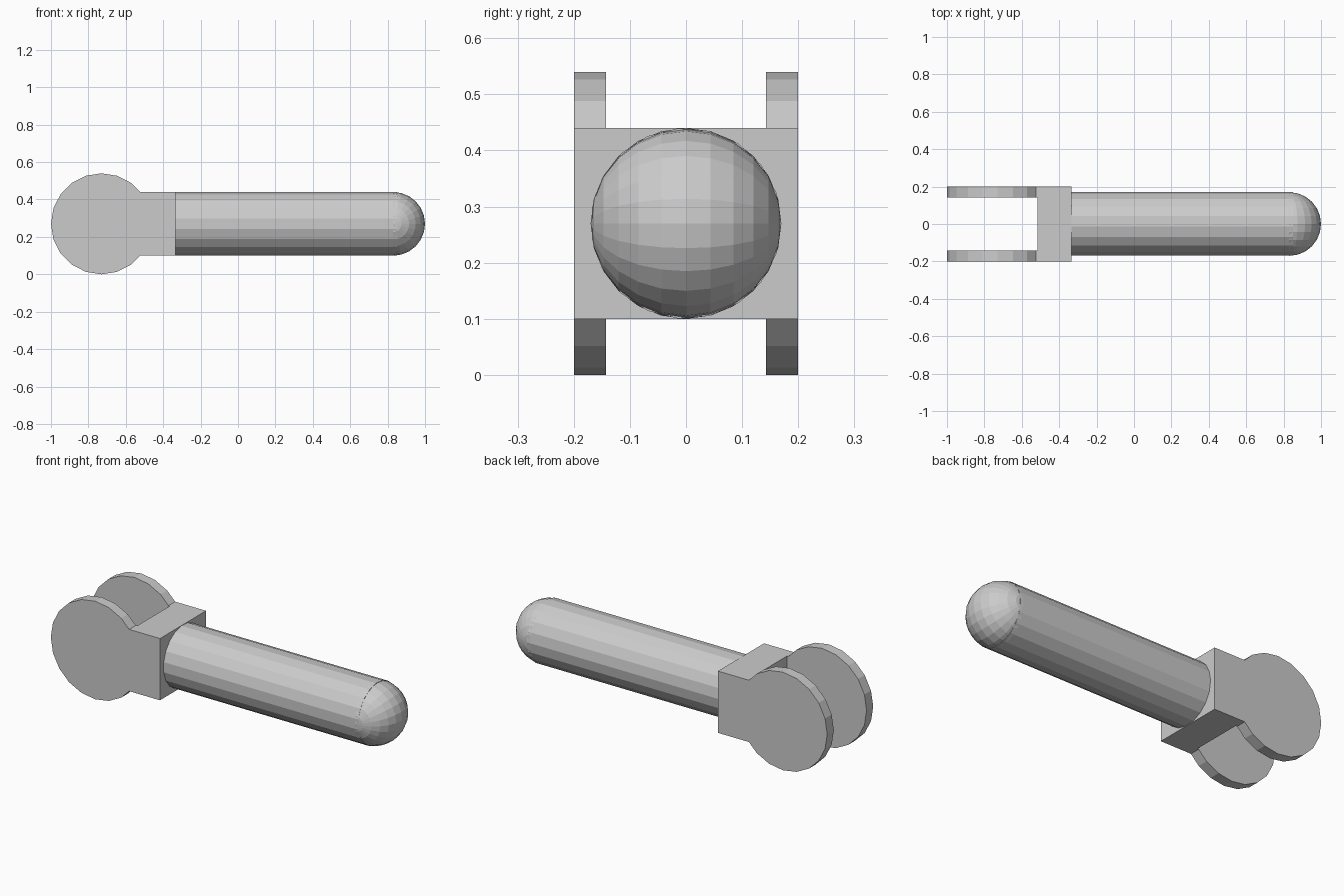
import bpy, bmesh
from math import sin, cos, pi, radians
from mathutils import Matrix

if "Cube" in bpy.data.objects:
    bpy.data.objects.remove(bpy.data.objects["Cube"])

AXIS_Z = 0.27      # height of the shared centre line
ROD_R = 0.17
EYE_X, EYE_R = -0.73, 0.27
BLOCK_FRONT, BLOCK_BACK = -0.335, -0.515


def add_object(name, bm):
    bmesh.ops.recalc_face_normals(bm, faces=bm.faces[:])
    mesh = bpy.data.meshes.new(name)
    bm.to_mesh(mesh)
    bm.free()
    obj = bpy.data.objects.new(name, mesh)
    bpy.context.collection.objects.link(obj)
    return obj


# Fork: keyhole side profile (20-sided eye plus block), extruded across y
profile = [(BLOCK_FRONT, AXIS_Z + ROD_R), (-0.523, AXIS_Z + ROD_R)]
for i in range(3, 18):
    a = i * 2 * pi / 20
    profile.append((EYE_X + EYE_R * cos(a), AXIS_Z + EYE_R * sin(a)))
profile += [(-0.523, AXIS_Z - ROD_R), (BLOCK_FRONT, AXIS_Z - ROD_R)]
bm = bmesh.new()
face = bm.faces.new([bm.verts.new((x, -0.2, z)) for x, z in profile])
new = bmesh.ops.extrude_face_region(bm, geom=[face])["geom"]
bmesh.ops.translate(bm, vec=(0, 0.4, 0),
                    verts=[v for v in new if isinstance(v, bmesh.types.BMVert)])
fork = add_object("fork", bm)

# Slot that separates the two eye plates
bm = bmesh.new()
x0 = -1.2
bmesh.ops.create_cube(bm, size=1, matrix=Matrix.Translation(((x0 + BLOCK_BACK) / 2, 0, AXIS_Z))
                      @ Matrix.Diagonal((BLOCK_BACK - x0, 0.285, 1, 1)))
slot = add_object("slot_cutter", bm)
slot.hide_render = True
slot.hide_set(True)
slot.display_type = 'WIRE'
cut = fork.modifiers.new("slot", 'BOOLEAN')
cut.operation, cut.solver, cut.object = 'DIFFERENCE', 'EXACT', slot

# Rod: 19-sided cylinder along x
end = 0.85
bm = bmesh.new()
bmesh.ops.create_cone(bm, cap_ends=True, segments=19, radius1=ROD_R, radius2=ROD_R,
                      depth=end - BLOCK_FRONT,
                      matrix=Matrix.Translation(((end + BLOCK_FRONT) / 2, 0, AXIS_Z))
                      @ Matrix.Rotation(radians(90), 4, 'Y'))
add_object("rod", bm)

# Rounded tip: outer half of a sphere with its poles on y
bm = bmesh.new()
bmesh.ops.create_uvsphere(bm, u_segments=24, v_segments=12, radius=ROD_R,
                          matrix=Matrix.Translation((1 - ROD_R, 0, AXIS_Z))
                          @ Matrix.Rotation(radians(90), 4, 'X'))
bmesh.ops.bisect_plane(bm, geom=bm.verts[:] + bm.edges[:] + bm.faces[:], dist=1e-5,
                       plane_co=(1 - ROD_R, 0, 0), plane_no=(1, 0, 0), clear_inner=True)
add_object("rod_tip", bm)
